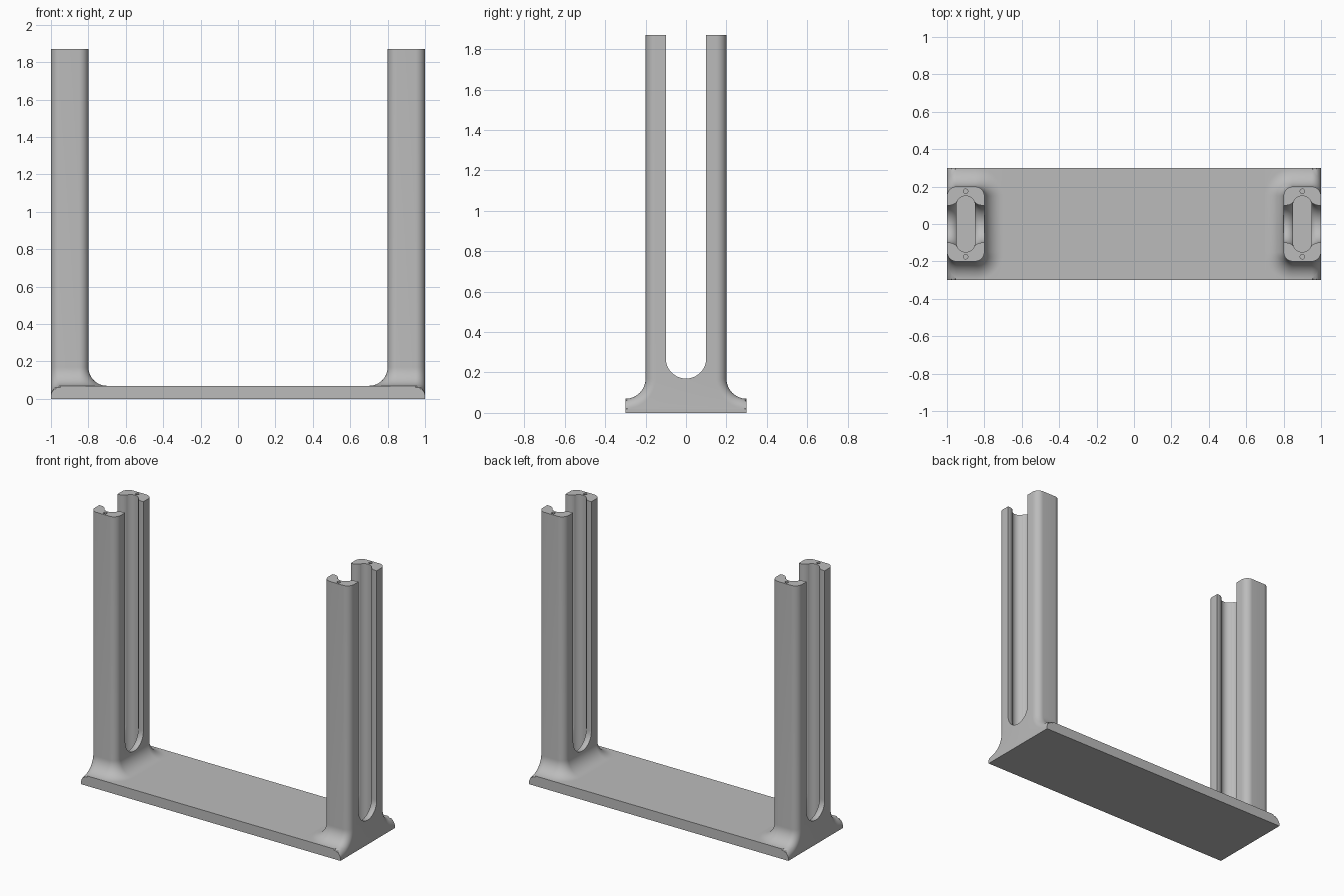
import bpy, bmesh
from math import sin, cos, pi, sqrt

if "Cube" in bpy.data.objects:
    bpy.data.objects.remove(bpy.data.objects["Cube"], do_unlink=True)

HEIGHT, BASE = 1.87, 0.07     # overall height, base plate thickness
FILLET, ROUND = 0.1, 0.05     # foot fillet, edge rounding
FOOT = BASE + FILLET          # height where the foot fillet ends
MID = 0.9                     # post centre in x

grey = bpy.data.materials.new("plain_grey")
grey.use_nodes = True
grey.diffuse_color = (0.5, 0.5, 0.5, 1)
grey.node_tree.nodes["Principled BSDF"].inputs["Base Color"].default_value = (0.5, 0.5, 0.5, 1)


def loft(name, rings):
    """Skin closed rings of equal length and cap both ends."""
    bm = bmesh.new()
    rows = [[bm.verts.new(p) for p in ring] for ring in rings]
    for a, b in zip(rows, rows[1:]):
        for i in range(len(a)):
            j = (i + 1) % len(a)
            bm.faces.new((a[i], a[j], b[j], b[i]))
    bm.faces.new(rows[0])
    bm.faces.new(rows[-1])
    bmesh.ops.remove_doubles(bm, verts=bm.verts, dist=1e-5)
    bmesh.ops.recalc_face_normals(bm, faces=bm.faces)
    mesh = bpy.data.meshes.new(name)
    bm.to_mesh(mesh)
    bm.free()
    mesh.materials.append(grey)
    obj = bpy.data.objects.new(name, mesh)
    bpy.context.collection.objects.link(obj)
    return obj


def prism(name, outline, z0, z1):
    return loft(name, [[(x, y, z) for x, y in outline] for z in (z0, z1)])


def post_ring(z, square=False):
    """Outline of post and foot at height z."""
    drop = max(FOOT - z, 0)
    spread = FILLET - sqrt(max(FILLET ** 2 - drop ** 2, 0))
    half = []
    # inner corner, swept around by the foot fillet
    r = ROUND + spread
    for i in range(13):
        a = i / 12 * pi / 2
        half.append((0.85 - r * cos(a), 0.15 + r * sin(a)))
    if square:
        half[:13] = [(0.7, 0.3)] * 13
    # outer edge, rounded where it meets the end face
    for i in range(11):
        a = i / 10 * pi / 2
        reach = FILLET + ROUND * (1 - cos(a))
        half.append((1 - ROUND + ROUND * sin(a), 0.3 - sqrt(max(reach ** 2 - drop ** 2, 0))))
    return [(x, y, z) for x, y in half] + [(x, -y, z) for x, y in reversed(half)]


# Posts with their flared feet
low = [FOOT - (FILLET + ROUND) * cos(i / 10 * 0.84) for i in range(10)]
low = [z for z in low if z < BASE - 0.001]
rings = [post_ring(z, True) for z in [0] + low + [BASE]]
rings += [post_ring(FOOT - FILLET * cos(i / 14 * pi / 2)) for i in range(15)]
rings.append(post_ring(HEIGHT))
post = loft("posts", rings)

# Round-bottomed slot whose lips curve into the pocket
lip = sqrt(ROUND ** 2 + 2 * ROUND * ROUND)
steps = [0.045 + (lip - 0.045) * i / 8 for i in range(9)] + [0.12]
slot_rings = []
for u in [-s for s in reversed(steps)] + steps:
    t = max(lip - abs(u), 0)
    r = 0.1 + ROUND - sqrt(ROUND ** 2 - t ** 2)
    arch = [(r * cos(i / 24 * pi), 0.27 - r * sin(i / 24 * pi)) for i in range(25)]
    slot_rings.append([(MID + u, y, z) for y, z in [(r, 2)] + arch + [(-r, 2)]])
cutters = [loft("slot_cutter", slot_rings)]

# Oblong pocket down the middle of the post
end = [(0.05 * cos(i / 20 * pi), 0.1 + 0.05 * sin(i / 20 * pi)) for i in range(21)]
pocket = [(MID + x, y) for x, y in end] + [(MID - x, -y) for x, y in end]
cutters.append(prism("pocket_cutter", pocket, BASE, 2.1))

# Small screw holes in the post tops
for side in (-1, 1):
    hole = [(MID + 0.012 * cos(i / 8 * pi), side * 0.175 + 0.012 * sin(i / 8 * pi)) for i in range(16)]
    cutters.append(prism("screw_hole_cutter", hole, HEIGHT - 0.15, 2.2))

for c in cutters:
    c.hide_render = True
    cut = post.modifiers.new("cut", "BOOLEAN")
    cut.operation, cut.solver, cut.object = "DIFFERENCE", "EXACT", c
mirror = post.modifiers.new("mirror", "MIRROR")
mirror.use_mirror_merge = False

# Bake the cuts, then drop the cutters
graph = bpy.context.evaluated_depsgraph_get()
baked = bpy.data.meshes.new_from_object(post.evaluated_get(graph))
post.modifiers.clear()
post.data = baked
for c in cutters:
    bpy.data.objects.remove(c, do_unlink=True)

# Base plate between the feet
prism("base_plate", [(-0.7, -0.3), (0.7, -0.3), (0.7, 0.3), (-0.7, 0.3)], 0, BASE)

bpy.ops.object.select_all(action="DESELECT")
post.select_set(True)
bpy.context.view_layer.objects.active = post
bpy.ops.object.shade_smooth_by_angle(angle=0.5)
